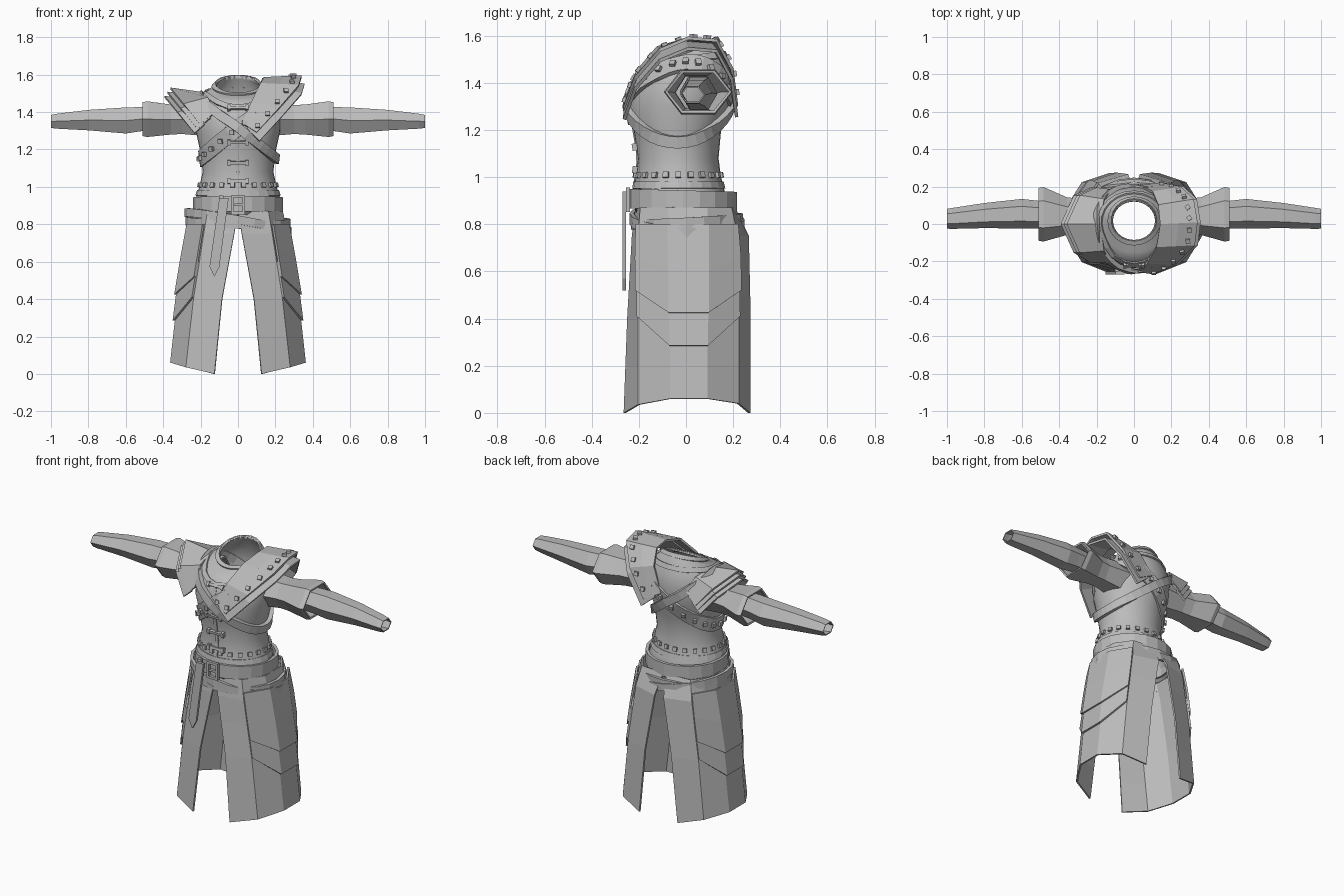
import bpy, bmesh, math
from mathutils import Vector

if "Cube" in bpy.data.objects:
    bpy.data.objects.remove(bpy.data.objects["Cube"])

grey = bpy.data.materials.new("grey_cloth")
grey.diffuse_color = (0.5, 0.5, 0.5, 1)
grey.use_nodes = True
grey.node_tree.nodes["Principled BSDF"].inputs["Base Color"].default_value = grey.diffuse_color


def finish(name, bm, thick=0, smooth=False):
    bmesh.ops.recalc_face_normals(bm, faces=bm.faces)
    me = bpy.data.meshes.new(name)
    bm.to_mesh(me)
    bm.free()
    me.materials.append(grey)
    ob = bpy.data.objects.new(name, me)
    bpy.context.collection.objects.link(ob)
    if smooth:
        bpy.context.view_layer.objects.active = ob
        ob.select_set(True)
        bpy.ops.object.shade_smooth_by_angle(angle=math.radians(40))
        ob.select_set(False)
    if thick:
        mod = ob.modifiers.new("thickness", 'SOLIDIFY')
        mod.thickness = thick
        mod.offset = 0
    return ob


def loft(name, rows, closed=True, thick=0.0, smooth=False, loop=False):
    """Skin rows of points; closed joins each row, loop joins last row to first."""
    bm = bmesh.new()
    vs = [[bm.verts.new(p) for p in r] for r in rows]
    n = len(rows[0])
    for i in range(len(vs) - (0 if loop else 1)):
        a, b = vs[i], vs[(i + 1) % len(vs)]
        for j in range(n - (0 if closed else 1)):
            k = (j + 1) % n
            bm.faces.new((a[j], a[k], b[k], b[j]))
    if closed and not loop and not thick:
        bm.faces.new(vs[0])
        bm.faces.new(vs[-1])
    return finish(name, bm, thick, smooth)


def strap(name, path, width, thick, loop=True):
    """Flat rectangular strap following (point, outward normal) pairs."""
    rows, n = [], len(path)
    for i, (p, nor) in enumerate(path):
        nxt = path[(i + 1) % n][0] if loop or i < n - 1 else p
        prv = path[i - 1][0] if loop or i > 0 else p
        side = nor.cross(nxt - prv).normalized() * width / 2
        o = nor * thick
        rows.append([p - side - o * .3, p + side - o * .3, p + side + o, p - side + o])
    return loft(name, rows, loop=loop)


def blocks(name, items):
    """Small boxes: (centre, outward normal, width, depth, height)."""
    bm = bmesh.new()
    for c, nor, w, d, h in items:
        t = Vector((0, 0, 1)).cross(nor).normalized()
        u = nor.cross(t)
        for v in bmesh.ops.create_cube(bm, size=1)['verts']:
            v.co = c + t * v.co.x * w + nor * v.co.y * d + u * v.co.z * h
    return finish(name, bm)


# Torso: elliptical rings of height, half width, half depth, centre y, tilt
RINGS = [(.84, .24, .20, -.01, 0), (.94, .222, .19, -.03, 0), (1.0, .203, .178, -.033, 0),
         (1.08, .185, .167, -.033, 0), (1.2, .2, .182, -.037, 0), (1.3, .222, .212, -.03, 0),
         (1.4, .228, .208, -.015, 0), (1.46, .212, .185, -.005, .01), (1.5, .175, .155, .005, .025),
         (1.53, .13, .12, .015, .045), (1.545, .115, .105, .018, .05)]


def body(a, z):
    z = min(max(z, RINGS[0][0]), RINGS[-1][0])
    for lo, hi in zip(RINGS, RINGS[1:]):
        if z <= hi[0]:
            break
    f = (z - lo[0]) / (hi[0] - lo[0])
    _, rx, ry, cy, tl = [p + (q - p) * f for p, q in zip(lo, hi)]
    return Vector((rx * math.cos(a), cy + ry * math.sin(a), z + tl * math.sin(a)))


def on_body(a, z):
    e = .02
    nor = (body(a + e, z) - body(a - e, z)).cross(body(a, z + e) - body(a, z - e))
    return body(a, z), nor.normalized()


def turn(n):
    return [2 * math.pi * i / n for i in range(n)]


FRONT = -math.pi / 2
loft("torso", [[body(a, r[0]) for a in turn(32)] for r in RINGS], thick=.008, smooth=True)

# Neck trims and the waist trim
strap("collar_edge", [on_body(a, 1.535) for a in turn(24)], .025, .012)
strap("neckline_trim", [on_body(a, 1.495 - .07 * max(0, -math.sin(a)) ** 4) for a in turn(24)], .03, .012)
strap("waist_trim", [on_body(a, .965) for a in turn(24)], .03, .01)

# Crossed chest straps, the wide one studded
narrow = lambda a: 1.315 - .165 * math.cos(a)
wide = lambda a: 1.315 + .165 * math.cos(a)
strap("studded_chest_strap", [on_body(a, wide(a)) for a in turn(32)], .085, .014)
strap("narrow_chest_strap", [on_body(a, narrow(a)) for a in turn(32)], .05, .028)


def stud_row(name, fn, n, lift):
    items = []
    for a in turn(n):
        p, nor = on_body(a, fn(a))
        items.append((p + nor * lift, nor, .024, .02, .024))
    blocks(name, items)


stud_row("chest_strap_studs", wide, 22, .018)
stud_row("waist_studs", lambda a: 1.008, 22, .006)

# Front closure with clasps
strap("front_placket", [on_body(FRONT, .96 + .05 * i) for i in range(10)], .02, .008, loop=False)
clasps = []
for z in (1.03, 1.13, 1.24, 1.42):
    p, nor = on_body(FRONT, z)
    clasps.append((p + nor * .01, nor, .1, .016, .016))
    for s in (-1, 1):
        clasps.append((p + nor * .01 + Vector((s * .048, 0, 0)), nor, .016, .022, .03))
blocks("front_clasps", clasps)

# Sleeves: hexagonal sections of x, centre y, centre z, half depth, half height
UPPER = [(.15, .03, 1.36, .11, .085), (.3, .04, 1.36, .09, .072), (.36, .042, 1.36, .095, .075),
         (.485, .052, 1.362, .14, .09), (.51, .052, 1.362, .135, .085)]
LOWER = [(.42, .045, 1.365, .068, .058), (.52, .05, 1.362, .072, .062), (.6, .055, 1.355, .076, .067),
         (.8, .045, 1.357, .064, .052), (.97, .03, 1.351, .053, .037), (1.0, .028, 1.35, .05, .032)]


def hexes(sections, s):
    return [[(s * x, cy + ry * math.cos(a), cz + rz * math.sin(a) / .866) for a in turn(6)]
            for x, cy, cz, ry, rz in sections]


for s, tag in ((-1, "left"), (1, "right")):
    loft(tag + "_upper_sleeve", hexes(UPPER, s), thick=.012)
    loft(tag + "_lower_sleeve", hexes(LOWER, s), thick=.006)

# Studded shoulder cape on one side: inner edge, outer edge
INNER = [(.02, -.25, 1.34), (.07, -.205, 1.45), (.12, -.12, 1.55), (.14, 0, 1.58),
         (.13, .1, 1.575), (.1, .17, 1.5), (.03, .2, 1.36)]
OUTER = [(.1, -.262, 1.29), (.22, -.215, 1.42), (.325, -.11, 1.54), (.34, .01, 1.59),
         (.32, .13, 1.58), (.25, .195, 1.46), (.14, .215, 1.3)]


def mix(a, b, f):
    return [Vector(p).lerp(Vector(q), f) for p, q in zip(a, b)]


low = [Vector(p) + Vector((.015, 0, -.045)) for p in OUTER]
loft("shoulder_cape", [INNER, mix(INNER, OUTER, .5), OUTER], closed=False, thick=.014)
loft("shoulder_cape_underlayer", [mix(INNER, low, .3), low], closed=False, thick=.014)
edge = mix(INNER, OUTER, .8)
cape_studs = []
for i in range(6):
    across = Vector(OUTER[i]) - Vector(INNER[i])
    nor = across.cross(edge[i + 1] - edge[i]).normalized()
    nor = nor if nor.dot(edge[i] - Vector((.05, 0, 1.3))) > 0 else -nor
    for f in (.2, .7):
        cape_studs.append((edge[i].lerp(edge[i + 1], f) + nor * .01, nor, .024, .02, .024))
blocks("cape_studs", cape_studs)

# Three overlapping shoulder plates on the other side
P_IN = [(-.12, -.205, 1.4), (-.16, -.14, 1.475), (-.18, 0, 1.5), (-.16, .13, 1.485), (-.12, .18, 1.41)]
P_OUT = [(-.2, -.2, 1.33), (-.29, -.15, 1.44), (-.36, 0, 1.525), (-.29, .15, 1.45), (-.2, .19, 1.34)]
for i in range(3):
    d = Vector((-.016 * i, 0, -.022 * i))
    loft("shoulder_plate_%d" % (i + 1), [[Vector(p) + d for p in mix(P_IN, P_OUT, .15 * i)],
                                        [Vector(p) + d for p in P_OUT]], closed=False, thick=.012)

# Split skirt: per column, (x, y) at four levels and the hem height
LEVELS = (.87, .75, .4, 0)
COLS = [([(0, -.21), (.02, -.225), (.085, -.245), (.125, -.26)], 0),
        ([(.16, -.19), (.18, -.2), (.235, -.2), (.28, -.2)], .035),
        ([(.235, -.075), (.262, -.07), (.32, -.068), (.365, -.065)], .06),
        ([(.235, .09), (.262, .09), (.32, .09), (.365, .09)], .06),
        ([(.165, .19), (.19, .215), (.24, .22), (.28, .22)], .04),
        ([(.01, .205), (.03, .262), (.09, .27), (.13, .268)], 0)]


def skirt(col, z, s, out=0.0):
    pts = COLS[col][0]
    for i in range(3):
        if z >= LEVELS[i + 1]:
            break
    f = (LEVELS[i] - z) / (LEVELS[i] - LEVELS[i + 1])
    p = Vector(pts[i]).lerp(Vector(pts[i + 1]), f)
    p += p.normalized() * out
    return Vector((s * p.x, p.y, z))


for s, tag in ((-1, "left"), (1, "right")):
    rows = [[skirt(c, z, s) for c in range(6)] for z in (.87, .75, .6, .4, .2)]
    rows.append([skirt(c, COLS[c][1], s) for c in range(6)])
    loft(tag + "_skirt_panel", rows, closed=False, thick=.01)
    # Layered hip plates with stepped lower edges
    for name, top, ends, mid, out in (("upper", .8, .52, .425, .02), ("lower", .6, .41, .285, .011)):
        hem = (ends, mid, mid, ends)
        loft("%s_%s_hip_plate" % (tag, name),
             [[skirt(c + 1, top + (hem[c] - top) * f, s, out) for c in range(4)] for f in (0, .5, 1)],
             closed=False, thick=.012)


# Belts
def belt(name, z, rx, ry, cy, width, tilt_x, tilt_y):
    path = [(Vector((rx * math.cos(a), cy + ry * math.sin(a), z + tilt_x * math.cos(a) + tilt_y * math.sin(a))),
             Vector((math.cos(a), math.sin(a), 0))) for a in turn(20)]
    strap(name, path, width, .014)


belt("waist_belt", .903, .226, .215, -.012, .082, 0, -.006)
belt("hip_belt_sloped", .812, .272, .23, .004, .045, -.05, -.012)
belt("hip_belt_level", .812, .268, .224, .004, .045, -.006, .012)

# Buckle frame, prong and belt loops
F = Vector((0, -1, 0))
bar = lambda x, z, w, h: (Vector((x, -.246, z)), F, w, .018, h)
blocks("buckle", [bar(-.03, .905, .014, .1), bar(.03, .905, .014, .1), bar(0, .95, .07, .014),
                  bar(0, .86, .07, .014), bar(.005, .905, .05, .012), bar(-.09, .905, .025, .1)])

# Hanging belt end with a pointed tip
OUTLINE = [(-.1, .94), (-.05, .94), (-.1, .57), (-.127, .52), (-.152, .575)]
loft("hanging_belt_end", [[(x, y, z) for x, z in OUTLINE] for y in (-.27, -.254)])
